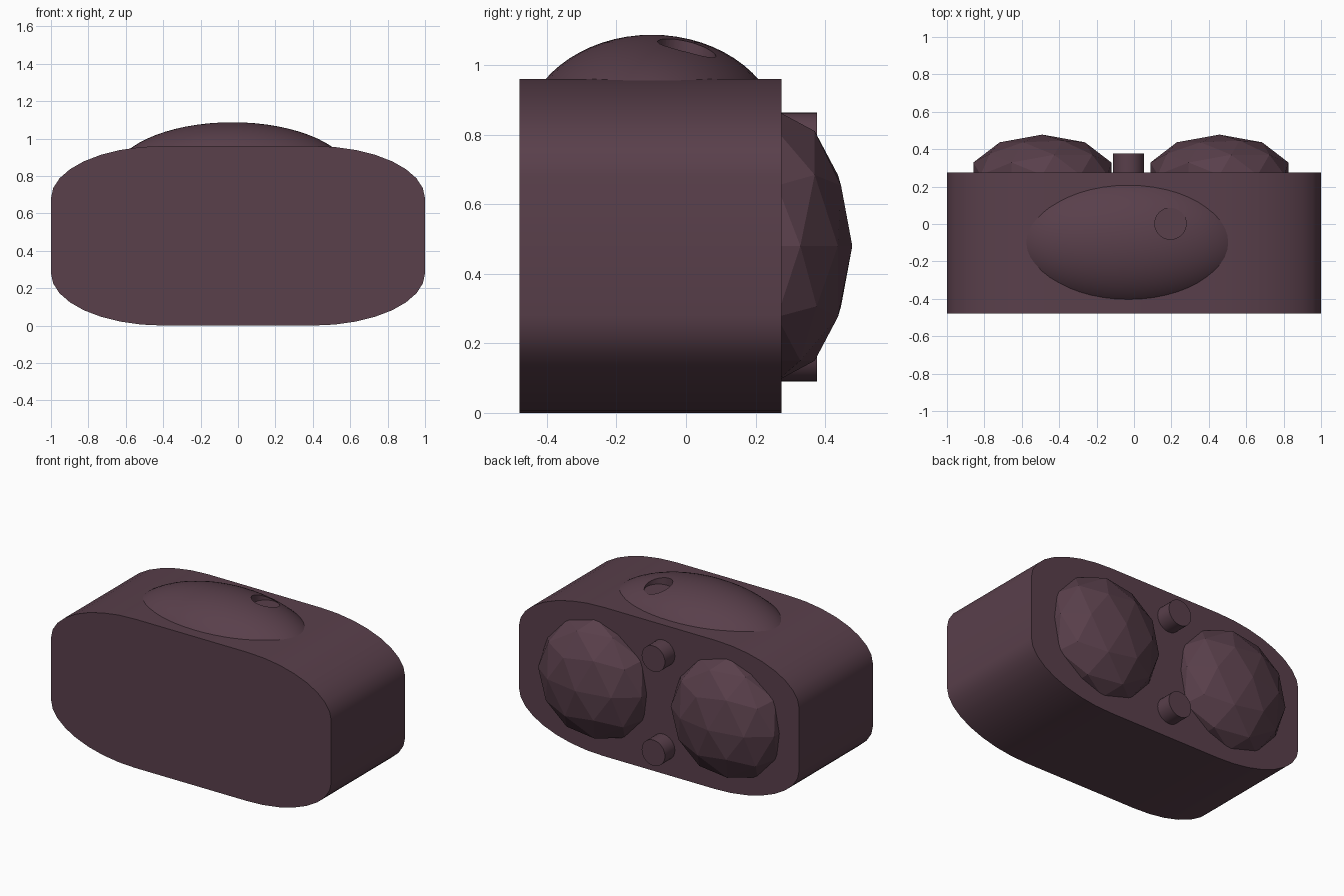
import bpy, bmesh, math

if "Cube" in bpy.data.objects:
    bpy.data.objects.remove(bpy.data.objects["Cube"])

plum = bpy.data.materials.new("dark_plum")
plum.diffuse_color = (0.100, 0.050, 0.070, 1)
plum.use_nodes = True
plum.node_tree.nodes["Principled BSDF"].inputs["Base Color"].default_value = plum.diffuse_color


def finish(ob, name, smooth=True):
    ob.name = name
    ob.data.materials.clear()
    ob.data.materials.append(plum)
    if smooth:
        bpy.ops.object.select_all(action='DESELECT')
        ob.select_set(True)
        bpy.context.view_layer.objects.active = ob
        bpy.ops.object.shade_smooth_by_angle(angle=math.radians(30))
    return ob


def bake_scale(ob, scale):
    for v in ob.data.vertices:
        v.co = [c * s for c, s in zip(v.co, scale)]


# Body: block with elliptical corners, extruded front to back
profile = []
for cx, cz, start in ((0.4, 0.68, 0), (-0.4, 0.68, 90), (-0.4, 0.28, 180), (0.4, 0.28, 270)):
    for i in range(9):
        a = math.radians(start + i * 90 / 8)
        profile.append((cx + 0.6 * math.cos(a), cz + 0.28 * math.sin(a)))
bm = bmesh.new()
front = bm.faces.new([bm.verts.new((x, -0.478, z)) for x, z in profile])
ret = bmesh.ops.extrude_face_region(bm, geom=[front], use_keep_orig=True)
for v in ret["geom"]:
    if isinstance(v, bmesh.types.BMVert):
        v.co.y = 0.275
bmesh.ops.recalc_face_normals(bm, faces=bm.faces)
mesh = bpy.data.meshes.new("body")
bm.to_mesh(mesh)
bm.free()
body = bpy.data.objects.new("body", mesh)
bpy.context.collection.objects.link(body)
finish(body, "body")

# Top button: shallow oval dome with a small round recess
bpy.ops.mesh.primitive_uv_sphere_add(segments=48, ring_count=32, location=(-0.03, -0.098, 0.787))
button = bpy.context.object
bake_scale(button, (0.645, 0.374, 0.3))
bpy.ops.mesh.primitive_cylinder_add(vertices=32, radius=0.084, depth=0.2, location=(0.195, 0.002, 1.12))
cutter = bpy.context.object
cutter.hide_render = True
cut = button.modifiers.new("recess", 'BOOLEAN')
cut.operation = 'DIFFERENCE'
cut.solver = 'EXACT'
cut.object = cutter
bpy.context.view_layer.objects.active = button
bpy.ops.object.modifier_apply(modifier="recess")
bpy.data.objects.remove(cutter)
finish(button, "top_button")

# Two faceted domes on the back
for name, x in (("back_dome_left", -0.49), ("back_dome_right", 0.457)):
    bpy.ops.mesh.primitive_ico_sphere_add(subdivisions=2, location=(x, 0.262, 0.48))
    dome = bpy.context.object
    bake_scale(dome, (0.388, 0.216, 0.388))
    finish(dome, name, smooth=False)

# Two round pegs between the domes
for name, z in (("upper_peg", 0.78), ("lower_peg", 0.173)):
    bpy.ops.mesh.primitive_cylinder_add(vertices=32, radius=0.083, depth=0.2,
                                        location=(-0.03, 0.276, z),
                                        rotation=(math.pi / 2, 0, 0))
    finish(bpy.context.object, name)
